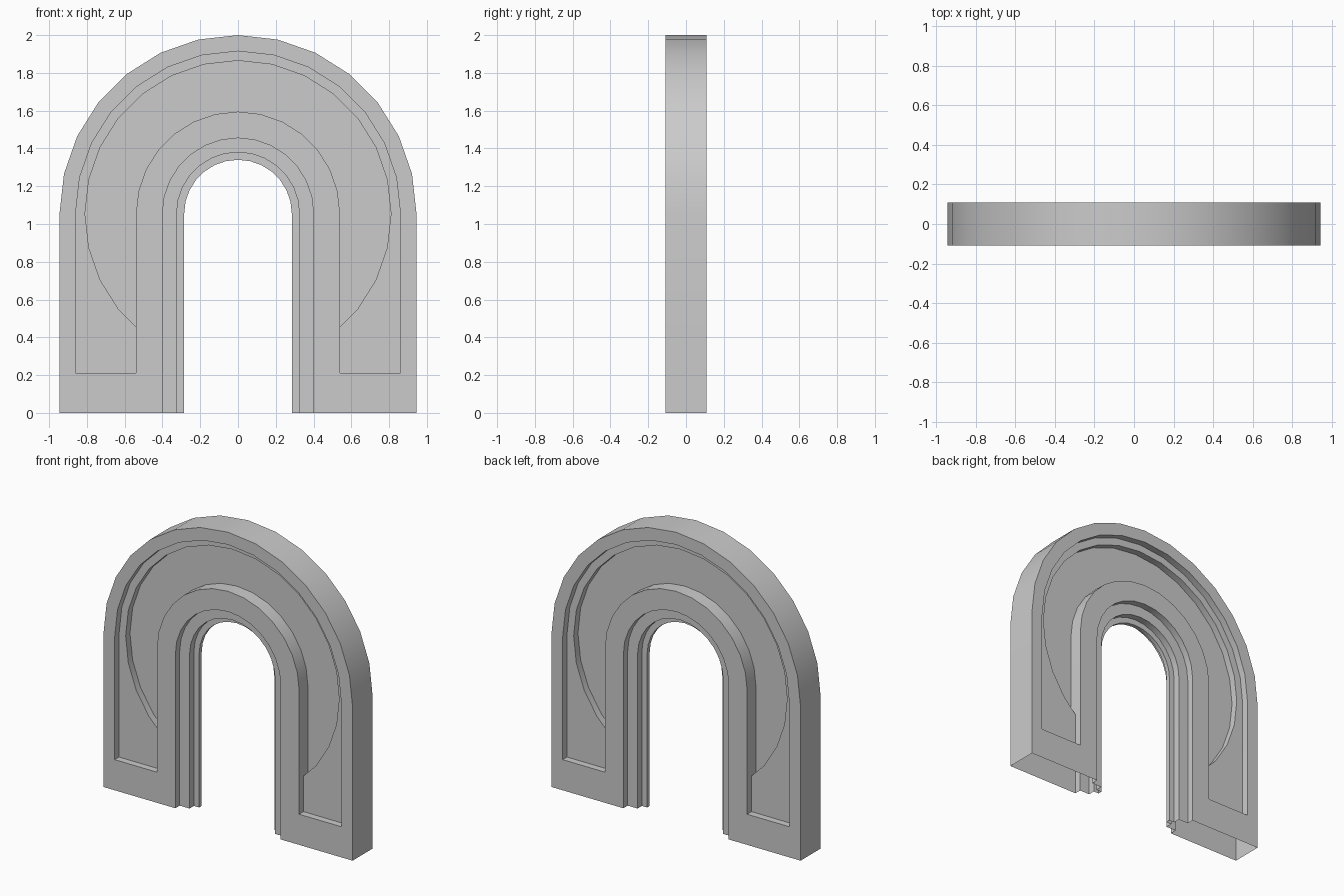
import bpy, bmesh, math

if "Cube" in bpy.data.objects:
    bpy.data.objects.remove(bpy.data.objects["Cube"])

CZ = 1.055          # height of the arch centre
SEG = 14            # segments in each half circle
Y = 0.108           # half thickness
D1, D2 = 0.047, 0.094   # depths of the two steps
SILL, TIP = 0.21, 0.455  # bottom of recess, bottom of deep recess

bm = bmesh.new()


def arch(r, z0=0.0):
    """Arch outline from the left foot over the top to the right foot."""
    legs = [z for z in (0.0, SILL, TIP) if z >= z0 - 1e-6]
    arc = [(-r * math.cos(math.pi * i / SEG), CZ + r * math.sin(math.pi * i / SEG))
           for i in range(SEG + 1)]
    return [(-r, z) for z in legs] + arc + [(r, z) for z in reversed(legs)]


def face(points, side):
    """Add one face from (x, depth, z) points on the front or back."""
    bm.faces.new([bm.verts.new((x, side * (Y - d), z)) for x, d, z in points])


def band(a, da, b, db, side):
    """Quads between two outlines at given depths."""
    for i in range(len(a) - 1):
        face([(a[i][0], da, a[i][1]), (a[i + 1][0], da, a[i + 1][1]),
              (b[i + 1][0], db, b[i + 1][1]), (b[i][0], db, b[i][1])], side)


def flat(outline, d, side):
    face([(x, d, z) for x, z in outline], side)


# Round edge of the deep recess, running past the half circle at both ends
R_IN, R_OUT, R_DISC = 0.54, 0.86, 0.81
step = math.pi / SEG
disc = [(-R_DISC * math.cos(i * step), CZ + R_DISC * math.sin(i * step))
        for i in range(-3, SEG + 4)]
disc = [(-R_IN, TIP)] + disc + [(R_IN, TIP)]

for side in (-1, 1):
    # Outer rim and outer frame
    band(arch(0.945), 0, arch(0.945), Y, side)
    band(arch(0.945), 0, arch(R_OUT), 0, side)
    # Inner frame and stepped opening
    steps = [(R_IN, 0), (0.40, 0), (0.40, D1), (0.325, D1), (0.325, D2),
             (0.285, D2), (0.285, Y)]
    for (ra, da), (rb, db) in zip(steps, steps[1:]):
        band(arch(ra), da, arch(rb), db, side)
    # Plinths below the recess, with their ledges
    for sx in (-1, 1):
        a, b = sx * R_IN, sx * R_OUT
        face([(a, 0, 0), (b, 0, 0), (b, 0, SILL), (a, 0, SILL)], side)
        face([(a, 0, SILL), (b, 0, SILL), (b, D1, SILL), (a, D1, SILL)], side)
    # Recess walls
    band(arch(R_OUT, SILL), 0, arch(R_OUT, SILL), D1, side)
    band(arch(R_IN, SILL), 0, arch(R_IN, SILL), D1, side)
    band(arch(R_IN, TIP), D1, arch(R_IN, TIP), D2, side)
    band(disc, D1, disc, D2, side)
    # Shallow floor and deep floor
    flat(arch(R_OUT, SILL) + [(R_IN, SILL)] + disc[::-1] + [(-R_IN, SILL)], D1, side)
    flat(disc + arch(R_IN, TIP)[::-1][1:-1], D2, side)

bmesh.ops.remove_doubles(bm, verts=bm.verts, dist=0.0005)
bmesh.ops.recalc_face_normals(bm, faces=bm.faces)

mesh = bpy.data.meshes.new("arch_frame")
bm.to_mesh(mesh)
bm.free()
obj = bpy.data.objects.new("arch_frame", mesh)
bpy.context.collection.objects.link(obj)

grey = bpy.data.materials.new("stone_grey")
grey.diffuse_color = (0.6, 0.6, 0.6, 1)
grey.use_nodes = True
grey.node_tree.nodes["Principled BSDF"].inputs["Base Color"].default_value = grey.diffuse_color
mesh.materials.append(grey)

bpy.context.view_layer.objects.active = obj
obj.select_set(True)
bpy.ops.object.shade_smooth_by_angle(angle=math.radians(30))
